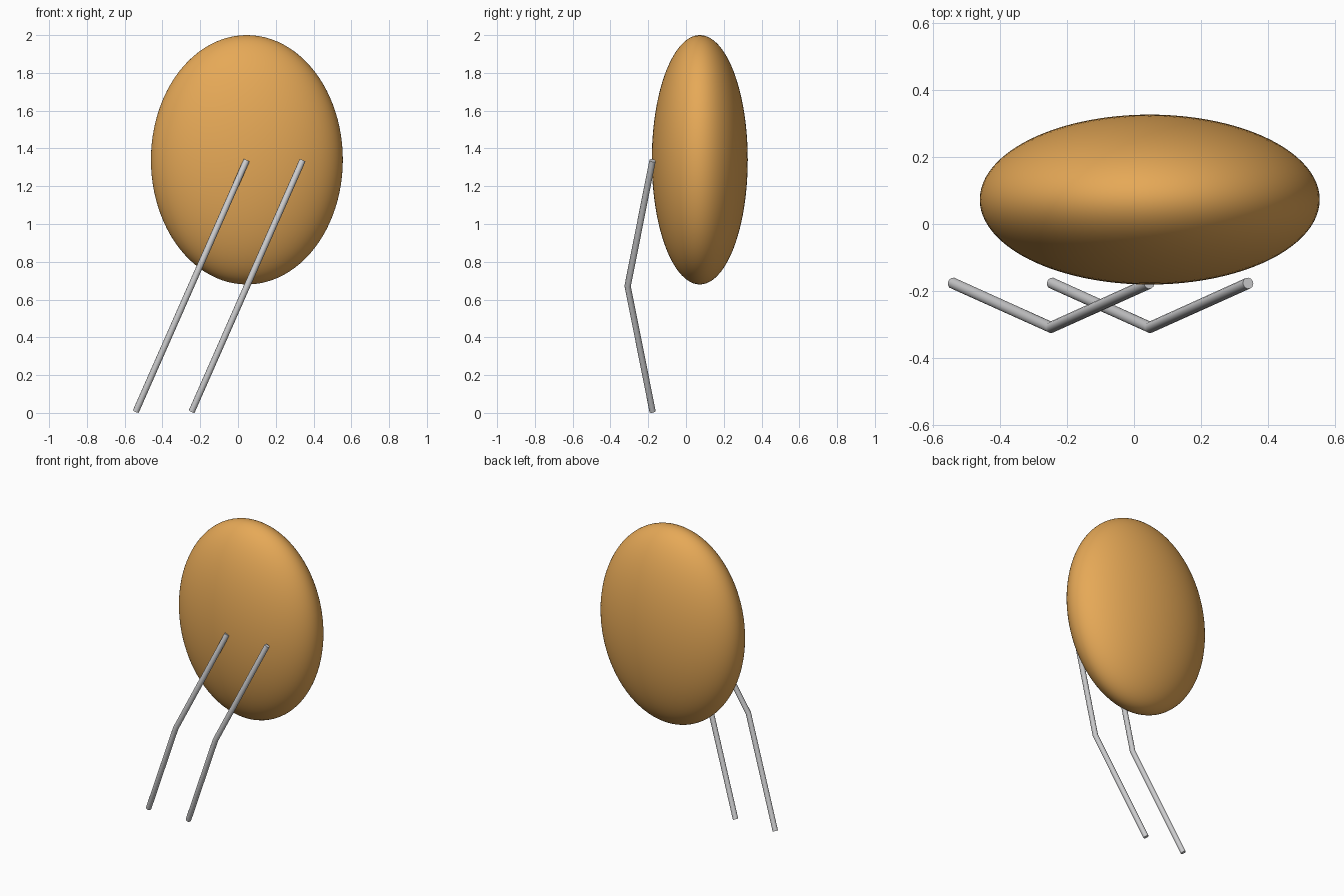
import bpy
import math

if "Cube" in bpy.data.objects:
    bpy.data.objects.remove(bpy.data.objects["Cube"])


def material(name, color):
    mat = bpy.data.materials.new(name)
    mat.diffuse_color = (*color, 1.0)
    mat.use_nodes = True
    mat.node_tree.nodes["Principled BSDF"].inputs["Base Color"].default_value = mat.diffuse_color
    return mat


ORANGE = material("warm orange", (0.79, 0.395, 0.095))
GREY = material("light grey", (0.62, 0.62, 0.63))

# Body: a smooth flattened egg-shaped ellipsoid
bpy.ops.mesh.primitive_uv_sphere_add(segments=96, ring_count=48, location=(0.047, 0.073, 1.34))
body = bpy.context.object
body.name = "body"
body.scale = (0.508, 0.254, 0.66)
bpy.ops.object.transform_apply(location=False, rotation=False, scale=True)
bpy.ops.object.shade_smooth()
body.data.materials.append(ORANGE)


# Legs: slanted round rods bent once at the knee
def leg(name, x):
    points = [(x, -0.177, 1.336), (x - 0.293, -0.309, 0.672), (x - 0.586, -0.177, 0.0075)]
    curve = bpy.data.curves.new(name, "CURVE")
    curve.dimensions = "3D"
    curve.bevel_depth = 0.017
    curve.bevel_resolution = 4
    curve.use_fill_caps = True
    spline = curve.splines.new("POLY")
    spline.points.add(len(points) - 1)
    for p, co in zip(spline.points, points):
        p.co = (*co, 1.0)
    obj = bpy.data.objects.new(name, curve)
    bpy.context.collection.objects.link(obj)
    bpy.ops.object.select_all(action="DESELECT")
    obj.select_set(True)
    bpy.context.view_layer.objects.active = obj
    bpy.ops.object.convert(target="MESH")
    obj = bpy.context.object
    obj.name = name
    obj.data.materials.clear()
    obj.data.materials.append(GREY)
    bpy.ops.object.shade_smooth_by_angle(angle=math.radians(40))


leg("left_leg", 0.045)
leg("right_leg", 0.341)
